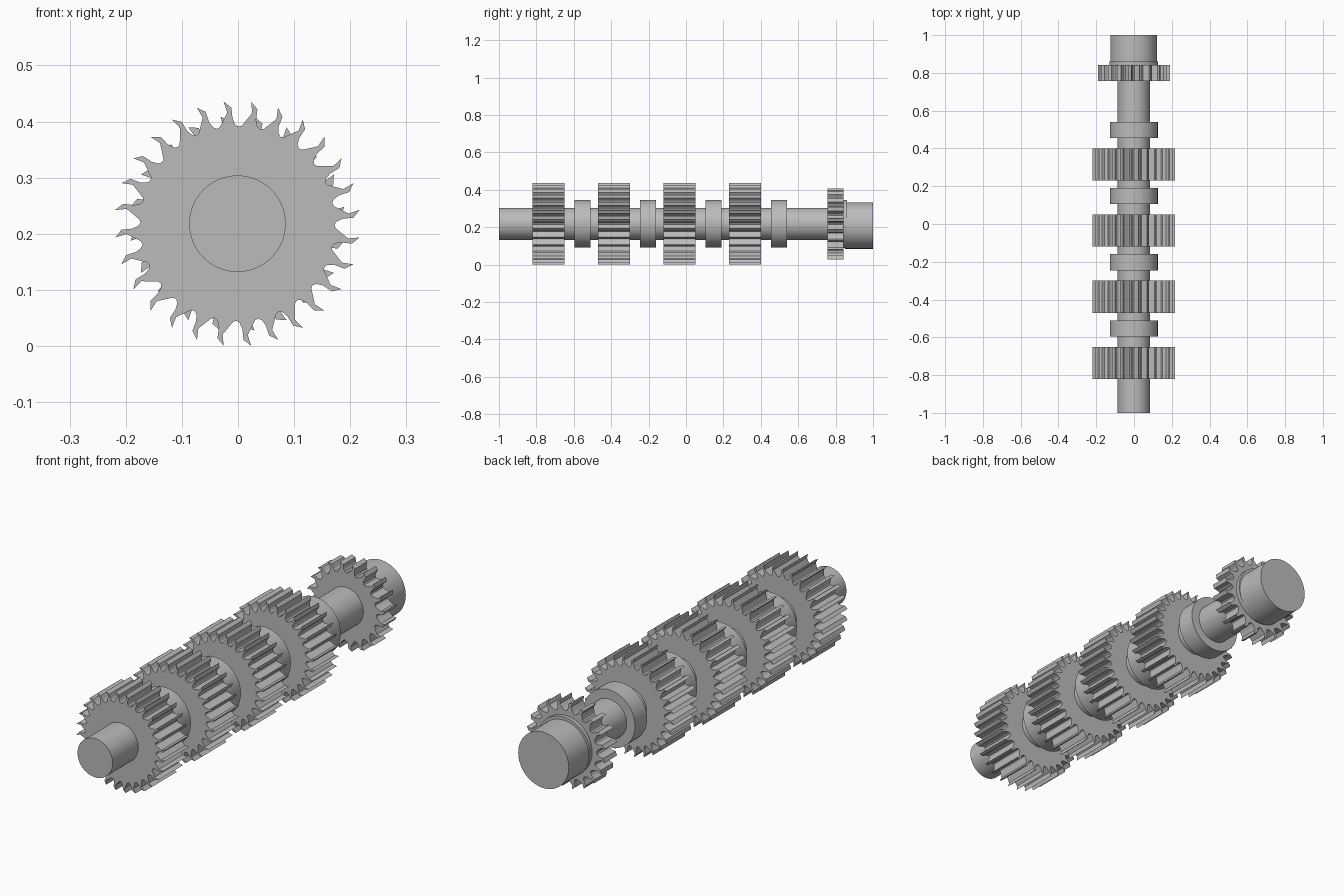
import bpy, bmesh, math

if "Cube" in bpy.data.objects:
    bpy.data.objects.remove(bpy.data.objects["Cube"])

AXIS_X, AXIS_Z = -0.001, 0.218

steel = bpy.data.materials.new("grey steel")
steel.use_nodes = True
GREY = (0.5, 0.5, 0.5, 1)
steel.diffuse_color = GREY
steel.node_tree.nodes["Principled BSDF"].inputs["Base Color"].default_value = GREY


def extrude_profile(name, points, y0, y1, smooth=False, z=AXIS_Z):
    """Extrude a closed x-z outline from y0 to y1."""
    bm = bmesh.new()
    face = bm.faces.new([bm.verts.new((x + AXIS_X, y0, h + z)) for x, h in points])
    ext = bmesh.ops.extrude_face_region(bm, geom=[face])
    verts = [v for v in ext["geom"] if isinstance(v, bmesh.types.BMVert)]
    bmesh.ops.translate(bm, verts=verts, vec=(0, y1 - y0, 0))
    bmesh.ops.recalc_face_normals(bm, faces=bm.faces)
    mesh = bpy.data.meshes.new(name)
    bm.to_mesh(mesh)
    bm.free()
    mesh.materials.append(steel)
    obj = bpy.data.objects.new(name, mesh)
    bpy.context.collection.objects.link(obj)
    if smooth:
        bpy.ops.object.select_all(action="DESELECT")
        obj.select_set(True)
        bpy.context.view_layer.objects.active = obj
        bpy.ops.object.shade_smooth_by_angle(angle=math.radians(30))
    return obj


def polar(radius, degrees):
    """Point at a clockwise angle from the top."""
    a = math.radians(degrees)
    return radius * math.sin(a), radius * math.cos(a)


def cylinder(name, radius, y0, y1, z=AXIS_Z, sides=64):
    ring = [polar(radius, 360 * i / sides) for i in range(sides)]
    return extrude_profile(name, ring, y0, y1, True, z)


def gear(name, teeth, tooth, y0, y1, phase):
    """Repeat a tooth outline of (radius, fraction of pitch) points."""
    pitch = 360 / teeth
    outline = [polar(r, (i + f + phase) * pitch) for i in range(teeth) for r, f in tooth]
    return extrude_profile(name, outline, y0, y1)


# Hooked teeth: tip, back edge, rounded root, undercut leading face
BIG_TOOTH = [(0.219, 0), (0.207, 0.27), (0.188, 0.29), (0.177, 0.4),
             (0.173, 0.55), (0.175, 0.7), (0.184, 0.86), (0.199, 1.09)]
SMALL_TOOTH = [(0.193, 0), (0.184, 0.28), (0.165, 0.3), (0.153, 0.4),
               (0.149, 0.55), (0.152, 0.7), (0.16, 0.86), (0.174, 1.05)]

# Shaft
cylinder("shaft", 0.086, -1, 0.8)

# Four wide gears, each followed by a collar
for i in range(4):
    y = -0.82 + 0.35 * i
    gear(f"wide_gear_{i + 1}", 28, BIG_TOOTH, y, y + 0.17, 0.5)
    cylinder(f"collar_{i + 1}", 0.127, y + 0.225, y + 0.31)

# Narrow gear, thin flange and offset end hub
gear("narrow_gear", 20, SMALL_TOOTH, 0.757, 0.843, 0.5)
cylinder("flange", 0.129, 0.84, 0.86)
cylinder("end_hub", 0.124, 0.85, 1.0, z=0.209)
